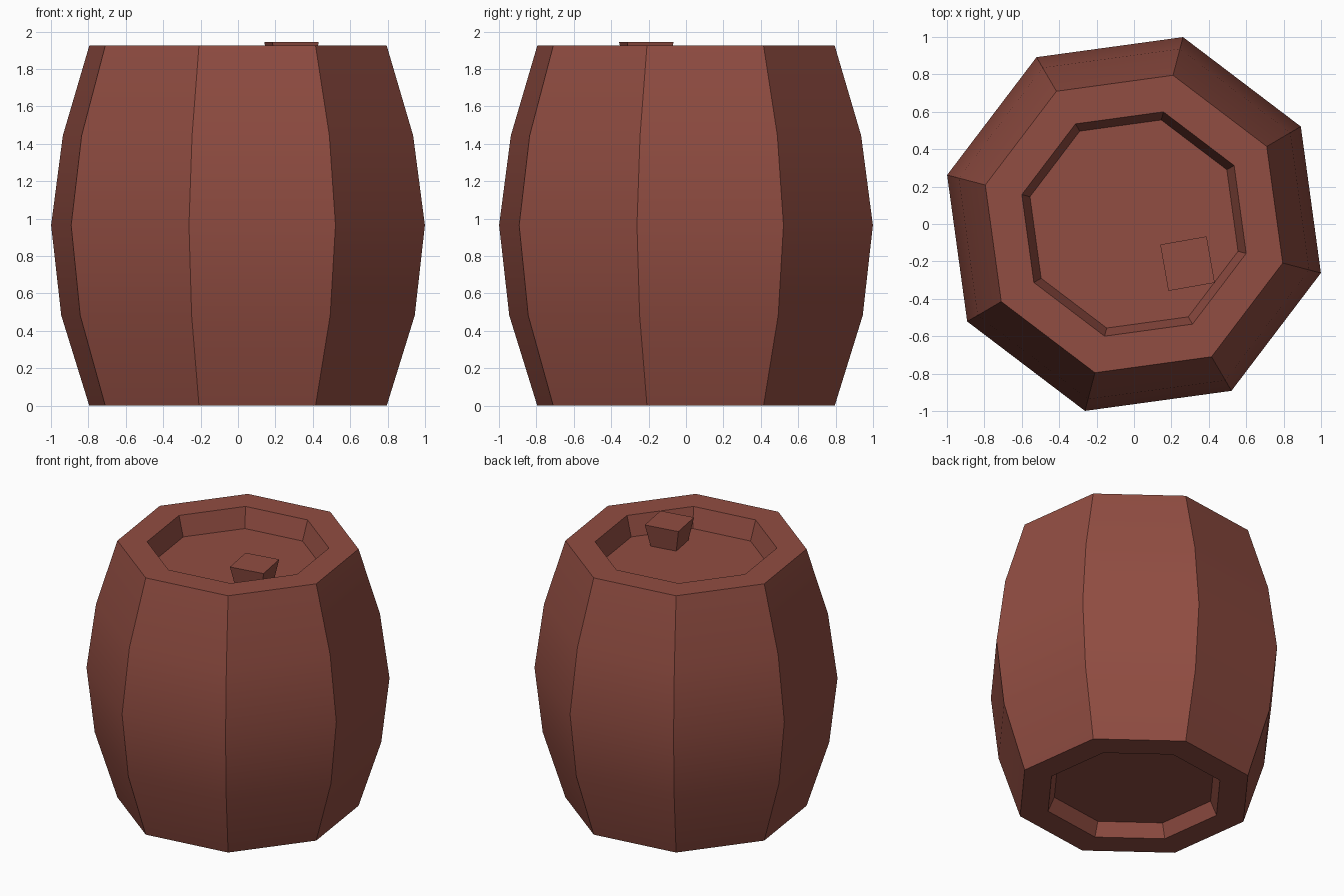
import bpy, bmesh, math

if "Cube" in bpy.data.objects:
    bpy.data.objects.remove(bpy.data.objects["Cube"])

wood = bpy.data.materials.new("red_brown_wood")
wood.diffuse_color = (0.283, 0.074, 0.054, 1)
wood.use_nodes = True
wood.node_tree.nodes["Principled BSDF"].inputs["Base Color"].default_value = wood.diffuse_color


def loft(name, rings, sides, turn, centre=(0, 0)):
    """Stack polygon rings (radius, z), cap both ends."""
    bm = bmesh.new()
    loops = []
    for r, z in rings:
        loops.append([bm.verts.new((centre[0] + r * math.cos(turn + 2 * math.pi * i / sides),
                                    centre[1] + r * math.sin(turn + 2 * math.pi * i / sides), z))
                      for i in range(sides)])
    for a, b in zip(loops, loops[1:]):
        for i in range(sides):
            j = (i + 1) % sides
            bm.faces.new((a[i], a[j], b[j], b[i]))
    bm.faces.new(loops[0][::-1])
    bm.faces.new(loops[-1])
    bmesh.ops.recalc_face_normals(bm, faces=bm.faces)
    mesh = bpy.data.meshes.new(name)
    bm.to_mesh(mesh)
    bm.free()
    mesh.materials.append(wood)
    obj = bpy.data.objects.new(name, mesh)
    bpy.context.collection.objects.link(obj)
    return obj


# Barrel body: recessed bottom, bulging staves, recessed lid
body = loft("barrel_body", [
    (0.575, 0.10), (0.62, 0.0), (0.822, 0.0), (0.977, 0.483), (1.033, 0.965),
    (0.968, 1.445), (0.822, 1.925), (0.62, 1.925), (0.575, 1.78)],
    8, math.radians(-14.7))
bpy.context.view_layer.objects.active = body
body.select_set(True)
bpy.ops.object.shade_smooth_by_angle(angle=math.radians(30))

# Tapered square stopper on the lid
loft("stopper", [(0.135, 1.775), (0.178, 1.945)], 4, math.radians(55), (0.286, -0.212))
